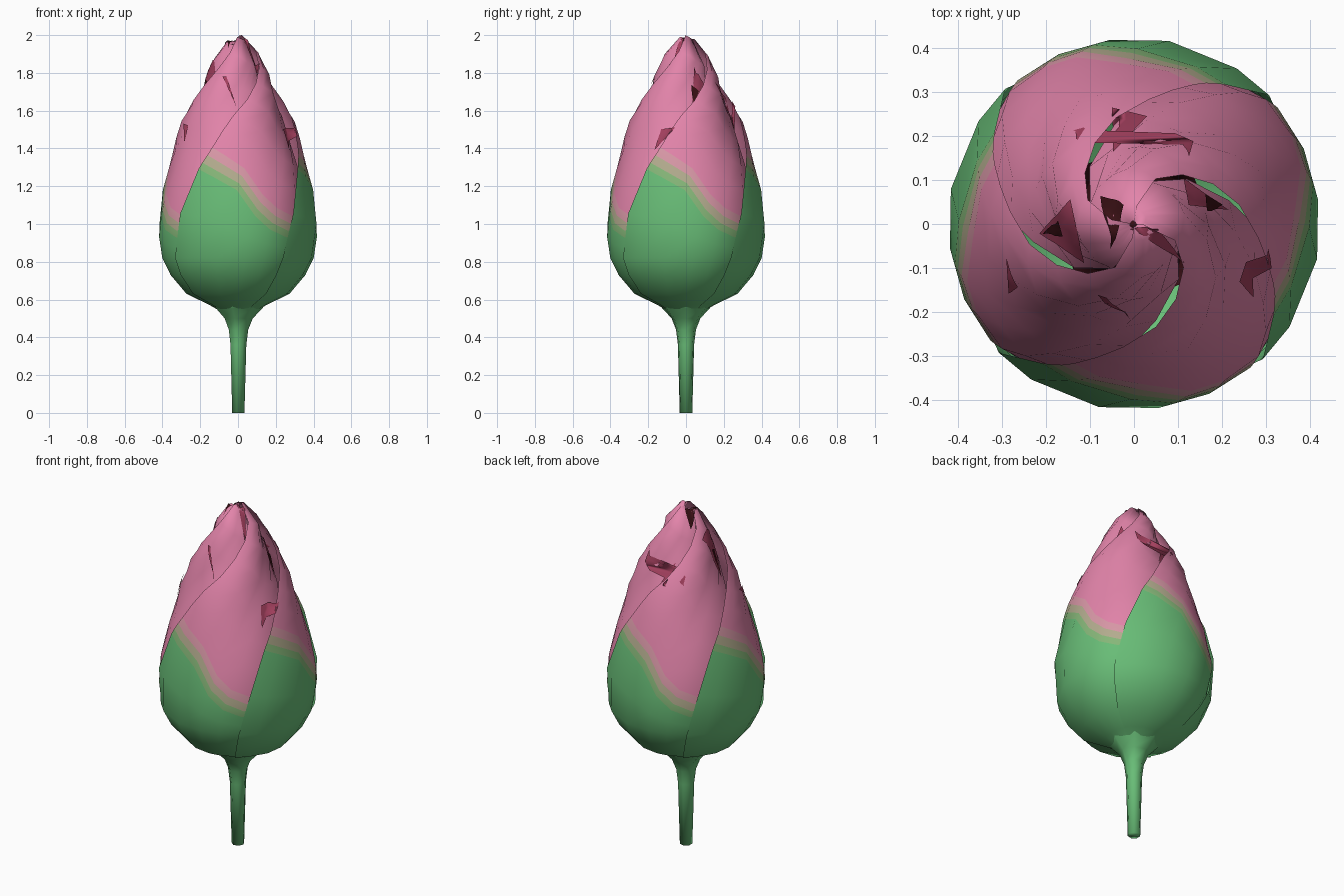
import bpy, bmesh, math
from mathutils import Vector
from mathutils.bvhtree import BVHTree

cube = bpy.data.objects.get("Cube")
if cube:
    bpy.data.objects.remove(cube, do_unlink=True)


def material(name, rgb):
    m = bpy.data.materials.new(name)
    m.use_nodes = True
    m.diffuse_color = (*rgb, 1)
    m.node_tree.nodes["Principled BSDF"].inputs["Base Color"].default_value = (*rgb, 1)
    return m


green = material("leaf green", (.14, .51, .185))
lime = material("pale green", (.24, .47, .19))
beige = material("green pink blend", (.45, .41, .27))
blush = material("soft pink", (.68, .31, .38))
pink = material("petal pink", (.76, .23, .40))
crimson = material("inner crimson", (.36, .05, .11))
maroon = material("deep maroon", (.04, .005, .007))


def lerp_table(table, x):
    """Piecewise linear lookup in a list of (x, value) pairs."""
    for (x0, v0), (x1, v1) in zip(table, table[1:]):
        if x <= x1:
            return v0 + (v1 - v0) * max(0, (x - x0) / (x1 - x0))
    return table[-1][1]


def ramp(x, start, end):
    k = min(1, max(0, (x - start) / (end - start)))
    return k * k * (3 - 2 * k)


def make_object(name, bm, mats):
    me = bpy.data.meshes.new(name)
    bm.to_mesh(me)
    bm.free()
    for m in mats:
        me.materials.append(m)
    for p in me.polygons:
        p.use_smooth = True
    ob = bpy.data.objects.new(name, me)
    bpy.context.collection.objects.link(ob)
    return ob


def lathe(name, profile, sides, mat):
    bm = bmesh.new()
    rings = []
    for z, r in profile:
        rings.append([bm.verts.new((r * math.cos(math.tau * i / sides),
                                    r * math.sin(math.tau * i / sides), z))
                      for i in range(sides)])
    for a, b in zip(rings, rings[1:]):
        for i in range(sides):
            j = (i + 1) % sides
            bm.faces.new((a[i], a[j], b[j], b[i]))
    bm.faces.new(rings[0][::-1])
    bm.faces.new(rings[-1])
    return make_object(name, bm, [mat])


# Stem widening into the bud, and the dark heart inside the petals
lathe("stem", [(0, .034), (.36, .044), (.44, .054), (.5, .078), (.555, .13), (.6, .16)], 7, green)
lathe("heart", [(1.3, .18), (1.6, .12), (1.8, .04), (1.9, .01)], 8, maroon)

# Bud outline, twist of the petal edge (degrees from front), and green border across a petal
OUTLINE = [(.55, .115), (.575, .16), (.63, .275), (.73, .36), (.82, .405), (.95, .427), (1.13, .414),
           (1.35, .36), (1.55, .288), (1.7, .215), (1.8, .162), (1.9, .11), (1.96, .062), (2, .02)]
EDGE = [(.55, -60), (.95, -52), (1.3, -33), (1.55, -10), (1.75, 30), (1.9, 65), (2, 85)]
BORDER = [(0, 1.29), (.125, 1.255), (.35, 1.18), (.545, 1.04), (.68, .97), (.82, .93), (1, .92)]
SPAN = 110
BANDS = (0, .035, .075, .115)


def petal_point(u, z, turn):
    a = math.radians(lerp_table(EDGE, z) + u * SPAN + turn - 90)
    radius = lerp_table(OUTLINE, z)
    tuck = (.012 + .028 * ramp(z, .95, 1.5)) * u + .02 * ramp(u, .8, 1)
    ripple = .016 * math.sin(math.tau * u) * ramp(z, 1.25, 1.6)
    r = max(.008, radius + (ripple + .004 - tuck) * min(1, radius / .2))
    return (r * math.cos(a), r * math.sin(a), z)


def petal(name, turn, top):
    bm = bmesh.new()
    columns = []
    for u, border in BORDER:
        tip = top - .03 * u
        heights = [.55, .575, .63, .73, .82, (.82 + border) / 2]
        heights += [border + b for b in BANDS]
        start = heights[-1]
        heights += [start + (tip - start) * k / 7 for k in range(1, 8)]
        column = [bm.verts.new(petal_point(u, z, turn)) for z in heights]
        # the tip folds inward to close the bud
        x, y, z = column[-1].co
        column.append(bm.verts.new((x * .15, y * .15, z - .004)))
        columns.append(column)
    for a, b in zip(columns, columns[1:]):
        for row in range(len(a) - 1):
            f = bm.faces.new((a[row], b[row], b[row + 1], a[row + 1]))
            f.material_index = min(4, max(0, row - 5))
    return make_object(name, bm, [green, lime, beige, blush, pink])


# Four overlapping petals winding round the bud
petals = [petal(f"petal_{i + 1}", 90 * i, top) for i, top in enumerate((2, 1.98, 1.97, 1.99))]

# Thin crimson folds laid on the petals
points, polys = [], []
for ob in petals:
    base = len(points)
    points += [v.co.copy() for v in ob.data.vertices]
    polys += [[base + i for i in p.vertices] for p in ob.data.polygons]
surface = BVHTree.FromPolygons(points, polys)

PROJECT = {
    "front": (lambda h, v: Vector((h, -1, v)), Vector((0, 1, 0))),
    "side": (lambda h, v: Vector((1, h, v)), Vector((-1, 0, 0))),
    "top": (lambda h, v: Vector((h, v, 3)), Vector((0, 0, -1))),
}
FOLDS = [
    ("front", (-.08, 1.78), (-.06, 1.78), (-.01, 1.62), crimson),
    ("front", (-.285, 1.53), (-.26, 1.52), (-.28, 1.43), crimson),
    ("side", (-.165, 1.39), (-.055, 1.51), (-.13, 1.5), crimson),
    ("side", (.15, 1.75), (.235, 1.58), (.215, 1.67), crimson),
    ("top", (-.21, -.02), (-.11, -.085), (-.14, .055), crimson),
    ("top", (.11, .1), (.12, .04), (.21, .03), crimson),
    ("top", (-.05, .26), (.03, .24), (-.045, .16), crimson),
    ("top", (-.01, -.01), (.11, -.085), (.05, -.01), crimson),
    ("top", (-.07, .06), (-.02, .045), (-.05, -.05), maroon),
    ("top", (.155, .065), (.195, .04), (.16, .025), maroon),
    ("top", (-.2, -.02), (-.155, -.025), (-.165, .01), maroon),
]
STEPS = 5


def fold(name, view, corners, mat):
    """Triangle split into a small grid and dropped onto the petals."""
    place, direction = PROJECT[view]
    a, b, c = (Vector(p) for p in corners)
    lift = .005 if mat == crimson else .008
    bm = bmesh.new()
    grid = {}
    for i in range(STEPS + 1):
        for j in range(STEPS + 1 - i):
            p = a + (b - a) * (i / STEPS) + (c - a) * (j / STEPS)
            hit, normal, _, _ = surface.ray_cast(place(p.x, p.y), direction)
            if hit:
                side = -1 if normal.dot(direction) > 0 else 1
                grid[i, j] = bm.verts.new(hit + normal * side * lift)
    for i, j in list(grid):
        for keys in (((i, j), (i + 1, j), (i, j + 1)),
                     ((i + 1, j), (i + 1, j + 1), (i, j + 1))):
            if all(k in grid for k in keys):
                f = bm.faces.new([grid[k] for k in keys])
                f.normal_update()
                if f.normal.dot(direction) > 0:
                    f.normal_flip()
    make_object(name, bm, [mat])


for n, (view, *corners, mat) in enumerate(FOLDS):
    fold(f"fold_{n + 1}", view, corners, mat)
